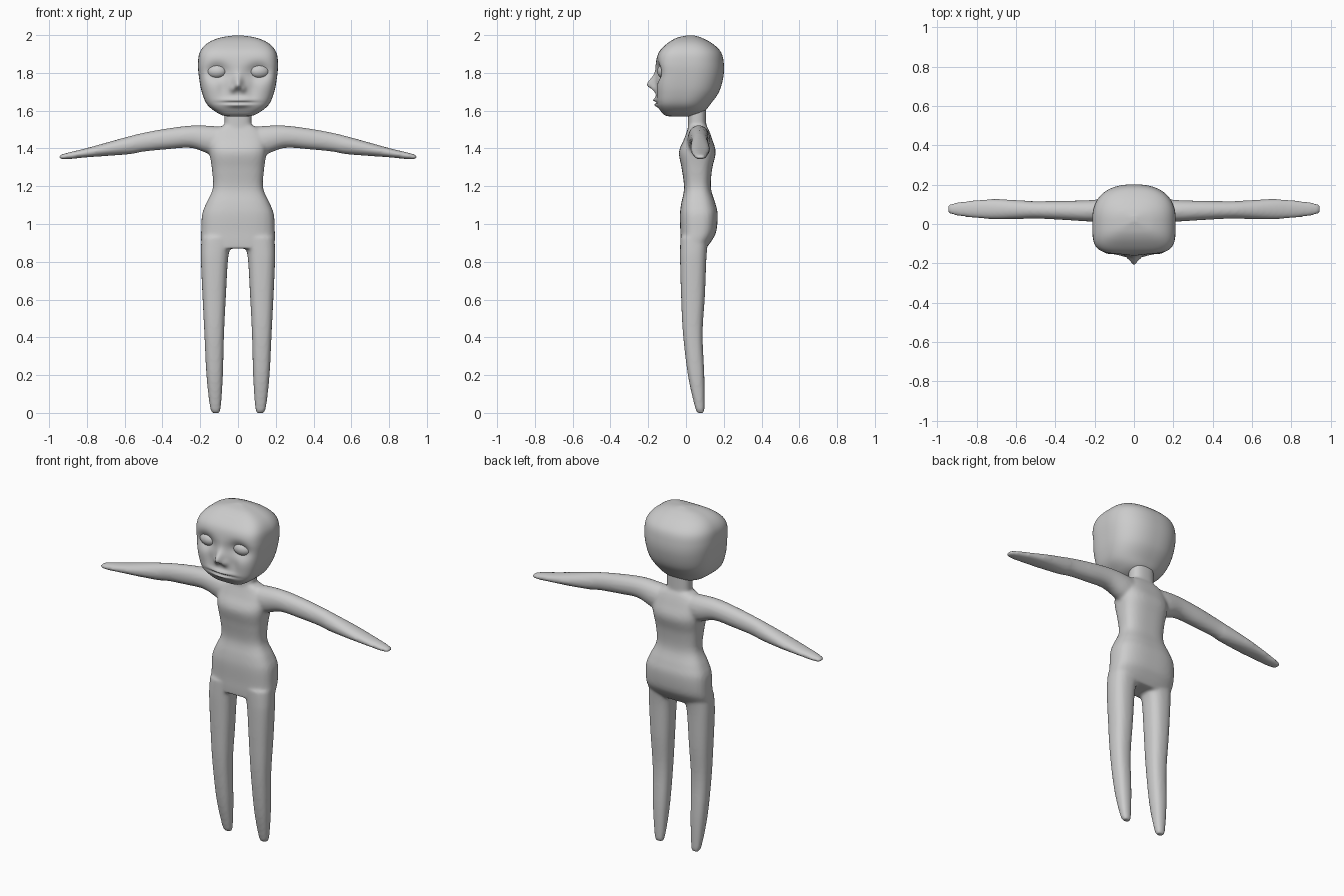
import bpy, bmesh, math
from mathutils import Vector


def spline(rows, steps):
    """Catmull-Rom interpolation of a station table."""
    out = []
    for i in range(len(rows) - 1):
        p = [rows[max(0, min(len(rows) - 1, i + k))] for k in (-1, 0, 1, 2)]
        for s in range(steps):
            t = s / steps
            out.append([0.5 * (2 * b + (c - a) * t + (2 * a - 5 * b + 4 * c - d) * t * t
                               + (3 * b - a - 3 * c + d) * t ** 3)
                        for a, b, c, d in zip(*p)])
    return out + [list(rows[-1])]


def loft(bm, rows, axis='Z', side=1, n_front=2.5, n_back=2.5, segs=48, steps=5):
    """Superellipse rings; row = (along axis, u min, u max, v min, v max)."""
    rings = []
    for t, u0, u1, v0, v1 in spline(rows, steps):
        a, b = (u1 - u0) / 2, (v1 - v0) / 2
        ring = []
        for k in range(segs):
            ang = 2 * math.pi * k / segs
            c, s = math.cos(ang), math.sin(ang)
            n = n_front if s < 0 else n_back
            r = (abs(c / a) ** n + abs(s / b) ** n) ** (-1 / n)
            u, v = (u0 + u1) / 2 + r * c, (v0 + v1) / 2 + r * s
            co = (side * u, v, t) if axis == 'Z' else (side * t, u, v)
            ring.append(bm.verts.new(co))
        rings.append(ring)
    for r0, r1 in zip(rings, rings[1:]):
        for k in range(segs):
            j = (k + 1) % segs
            bm.faces.new((r0[k], r0[j], r1[j], r1[k]))
    bm.faces.new(rings[0])
    bm.faces.new(rings[-1])


def finish(bm, name):
    bmesh.ops.recalc_face_normals(bm, faces=bm.faces)
    for f in bm.faces:
        f.smooth = True
    me = bpy.data.meshes.new(name)
    bm.to_mesh(me)
    bm.free()
    ob = bpy.data.objects.new(name, me)
    bpy.context.collection.objects.link(ob)
    return ob


# body: torso, neck, legs and arms blended into one skin
bm = bmesh.new()
torso = [(z, -w, w, f, b) for z, w, f, b in [
    (0.87, 0.185, -0.028, 0.105), (0.91, 0.195, -0.03, 0.135), (0.96, 0.195, -0.03, 0.16),
    (1.05, 0.19, -0.032, 0.168), (1.11, 0.168, -0.025, 0.155), (1.19, 0.133, -0.01, 0.132),
    (1.29, 0.138, -0.022, 0.138), (1.38, 0.15, -0.037, 0.157), (1.45, 0.15, -0.01, 0.138),
    (1.5, 0.12, 0.008, 0.12), (1.525, 0.07, 0.015, 0.105)]]
loft(bm, torso, n_front=3, n_back=2.8)
loft(bm, [(z, -0.072, 0.072, 0.01, 0.107) for z in (1.45, 1.55, 1.66)])
leg = [(0, 0.098, 0.138, 0.058, 0.097), (0.04, 0.09, 0.15, 0.045, 0.098),
       (0.2, 0.08, 0.167, 0.01, 0.097), (0.42, 0.074, 0.178, -0.016, 0.088),
       (0.62, 0.064, 0.188, -0.026, 0.1), (0.8, 0.054, 0.196, -0.031, 0.107),
       (0.87, 0.042, 0.196, -0.031, 0.112), (0.93, 0.02, 0.193, -0.03, 0.12)]
arm = [(0.05, 0.005, 0.125, 1.35, 1.51), (0.15, 0.008, 0.127, 1.37, 1.52),
       (0.25, 0.014, 0.12, 1.403, 1.521), (0.38, 0.022, 0.118, 1.395, 1.505),
       (0.5, 0.028, 0.116, 1.383, 1.483), (0.57, 0.026, 0.12, 1.37, 1.466),
       (0.7, 0.024, 0.127, 1.36, 1.43), (0.8, 0.03, 0.122, 1.353, 1.402),
       (0.9, 0.042, 0.11, 1.343, 1.378), (0.945, 0.055, 0.098, 1.343, 1.365)]
for s in (1, -1):
    loft(bm, leg, side=s)
    loft(bm, arm, axis='X', side=s, n_front=2.1, n_back=2.1)
body = finish(bm, "body")
m = body.modifiers.new("blend", 'REMESH')
m.mode = 'VOXEL'
m.voxel_size = 0.009
m.use_smooth_shade = True
m = body.modifiers.new("soften", 'SMOOTH')
m.factor = 0.5
m.iterations = 6

# head: boxy face with a rounder back
bm = bmesh.new()
head = [(z, -w, w, f, b) for z, w, f, b in [
    (1.568, 0.02, -0.05, 0.0), (1.573, 0.075, -0.105, 0.04), (1.595, 0.12, -0.132, 0.095),
    (1.635, 0.165, -0.153, 0.13), (1.7, 0.192, -0.16, 0.175), (1.78, 0.207, -0.162, 0.198),
    (1.85, 0.212, -0.16, 0.2), (1.91, 0.202, -0.143, 0.185), (1.955, 0.165, -0.1, 0.14),
    (1.985, 0.1, -0.05, 0.085), (1.999, 0.015, 0.01, 0.04)]]
loft(bm, head, n_front=4.2, n_back=2.4, segs=176, steps=9)


def bump(x, z, cx, cz, wx, wz):
    return math.exp(-((x - cx) / wx) ** 2 - ((z - cz) / wz) ** 2)


# sockets, nose, lips
for v in bm.verts:
    if v.co.y < -0.06:
        x, z = abs(v.co.x), v.co.z
        d = 0.035 * bump(x, z, 0.11, 1.805, 0.06, 0.045)
        d += 0.01 * bump(x, z, 0.08, 1.72, 0.03, 0.05)
        wz = 0.045 if z > 1.735 else 0.022
        d -= 0.045 * bump(x, z, 0, 1.735, 0.024, wz)
        d -= 0.014 * bump(x, z, 0.028, 1.715, 0.016, 0.018)
        d -= 0.018 * bump(x, z, 0, 1.655, 0.07, 0.014)
        d -= 0.016 * bump(x, z, 0, 1.63, 0.055, 0.012)
        d += 0.014 * bump(x, z, 0, 1.643, 0.075, 0.006)
        v.co.y += d
finish(bm, "head")

# eyes
for s, name in ((1, "eye_left"), (-1, "eye_right")):
    bm = bmesh.new()
    bmesh.ops.create_uvsphere(bm, u_segments=32, v_segments=16, radius=1)
    bmesh.ops.scale(bm, vec=Vector((0.053, 0.036, 0.038)), verts=bm.verts)
    eye = finish(bm, name)
    eye.location = (s * 0.114, -0.116, 1.808)
    eye.rotation_euler = (0, 0, s * 0.2)
